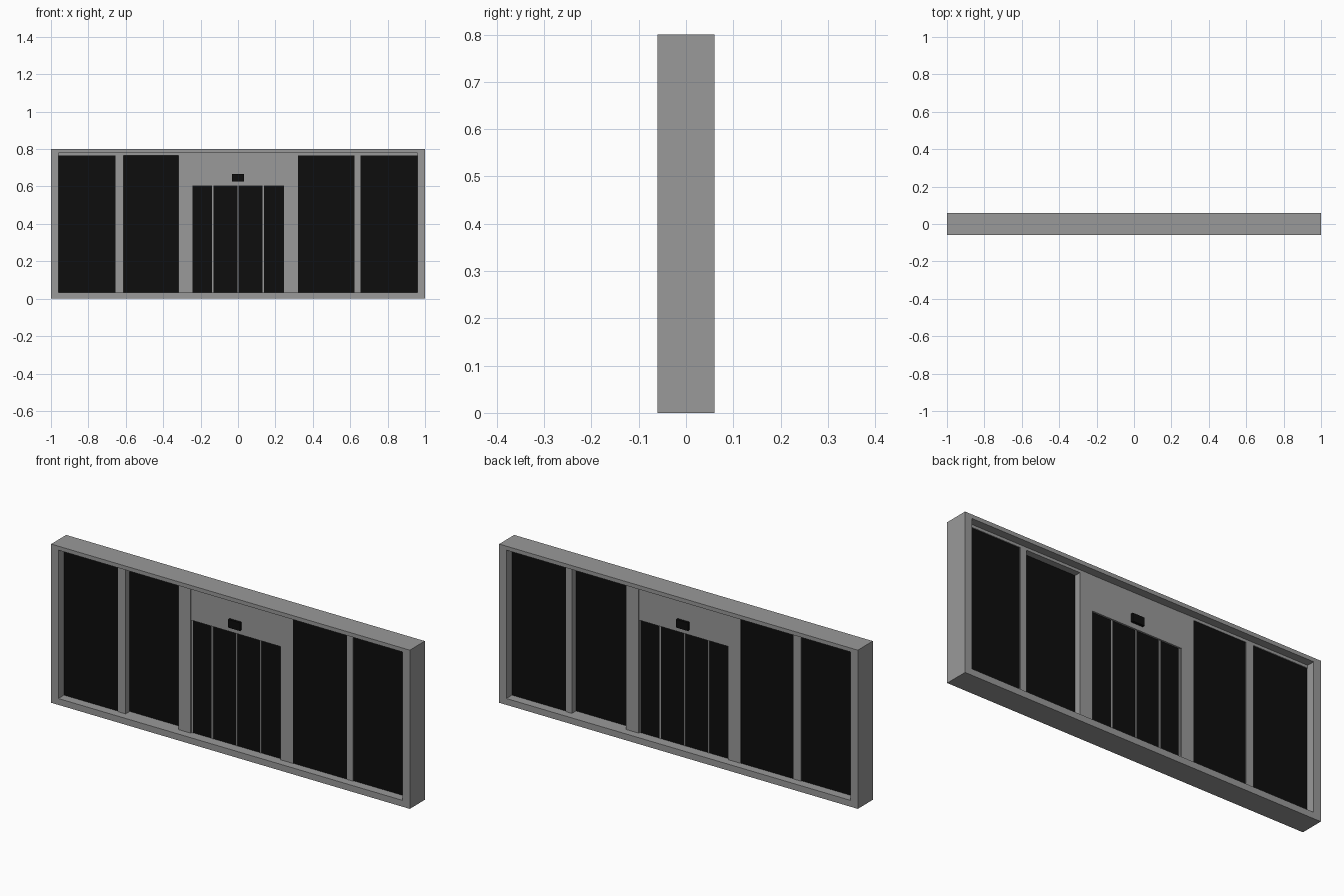
import bpy
import bmesh

if "Cube" in bpy.data.objects:
    bpy.data.objects.remove(bpy.data.objects["Cube"], do_unlink=True)


def material(name, rgb, roughness):
    mat = bpy.data.materials.new(name)
    mat.use_nodes = True
    color = (*rgb, 1)
    mat.diffuse_color = color
    bsdf = mat.node_tree.nodes["Principled BSDF"]
    bsdf.inputs["Base Color"].default_value = color
    bsdf.inputs["Roughness"].default_value = roughness
    return mat


METAL = material("grey_metal", (0.32, 0.32, 0.32), 0.5)
DARK = material("black_glass", (0.004, 0.004, 0.004), 0.4)


def finish(name, bm, mat):
    bmesh.ops.recalc_face_normals(bm, faces=bm.faces)
    mesh = bpy.data.meshes.new(name)
    bm.to_mesh(mesh)
    bm.free()
    mesh.materials.append(mat)
    obj = bpy.data.objects.new(name, mesh)
    bpy.context.collection.objects.link(obj)
    return obj


def box(name, xs, ys, zs, mat):
    """Box spanning the given x, y and z ranges."""
    bm = bmesh.new()
    bmesh.ops.create_cube(bm, size=1)
    for v in bm.verts:
        v.co = [r[0] if c < 0 else r[1] for c, r in zip(v.co, (xs, ys, zs))]
    return finish(name, bm, mat)


def ring(name, outer, inner, y):
    """Rectangular frame with a hole; rectangles are x0, x1, z0, z1."""
    bm = bmesh.new()
    loops = []
    for x0, x1, z0, z1 in (outer, inner):
        for side in (-y, y):
            corners = ((x0, z0), (x1, z0), (x1, z1), (x0, z1))
            loops.append([bm.verts.new((x, side, z)) for x, z in corners])
    of, ob, inf, inb = loops
    for a, b in ((of, inf), (ob, inb), (of, ob), (inf, inb)):
        for i in range(4):
            j = (i + 1) % 4
            bm.faces.new((a[i], a[j], b[j], b[i]))
    return finish(name, bm, METAL)


LOW, RAIL, TOP = 0.032, 0.766, 0.78
POST_Y = 0.02
SIDE = 0.96
post = (-POST_Y, POST_Y)

# Outer surround
ring("outer_frame", (-1, 1, 0, 0.8), (-SIDE, SIDE, LOW, TOP), 0.06)

# Posts between the bays
for name, xs in (("right_outer_post", (-0.656, -0.613)),
                 ("right_door_post", (-0.318, -0.25)),
                 ("left_door_post", (0.25, 0.32)),
                 ("left_outer_post", (0.622, 0.656))):
    box(name, xs, post, (LOW, TOP), METAL)

# Top rails and glass of the fixed bays; inner panes sit on opposite tracks
for name, xs, ys in (("right_outer", (-SIDE, -0.656), (-0.015, 0.015)),
                     ("right_inner", (-0.613, -0.318), (0.013, 0.018)),
                     ("left_inner", (0.32, 0.622), (-0.018, -0.013)),
                     ("left_outer", (0.656, SIDE), (-0.015, 0.015))):
    box(name + "_rail", xs, post, (RAIL, TOP), METAL)
    box(name + "_pane", xs, ys, (LOW, RAIL), DARK)

# Header above the doors
HEAD = 0.602
box("door_header", (-0.25, 0.25), (-0.019, 0.019), (HEAD, TOP), METAL)

# Motion sensors on both faces of the header
for name, side in (("front_sensor", -1), ("back_sensor", 1)):
    box(name, (-0.033, 0.033), sorted((side * 0.018, side * 0.032)),
        (0.627, 0.668), DARK)

# Door panes with thin upright stiles
stiles = ((-0.138, -0.13), (-0.003, 0.003), (0.132, 0.138))
edges = [-0.243, *(x for s in stiles for x in s), 0.246]
for i in range(4):
    box(f"door_pane_{i + 1}", edges[2 * i:2 * i + 2], (-0.01, 0.01),
        (LOW, HEAD), DARK)
for i, xs in enumerate(stiles):
    box(f"door_stile_{i + 1}", xs, (-0.012, 0.012), (LOW, HEAD), METAL)

# Narrow jambs beside the doors
for name, xs in (("right_jamb", (-0.25, -0.243)), ("left_jamb", (0.246, 0.25))):
    box(name, xs, (-0.012, 0.012), (LOW, HEAD), METAL)
